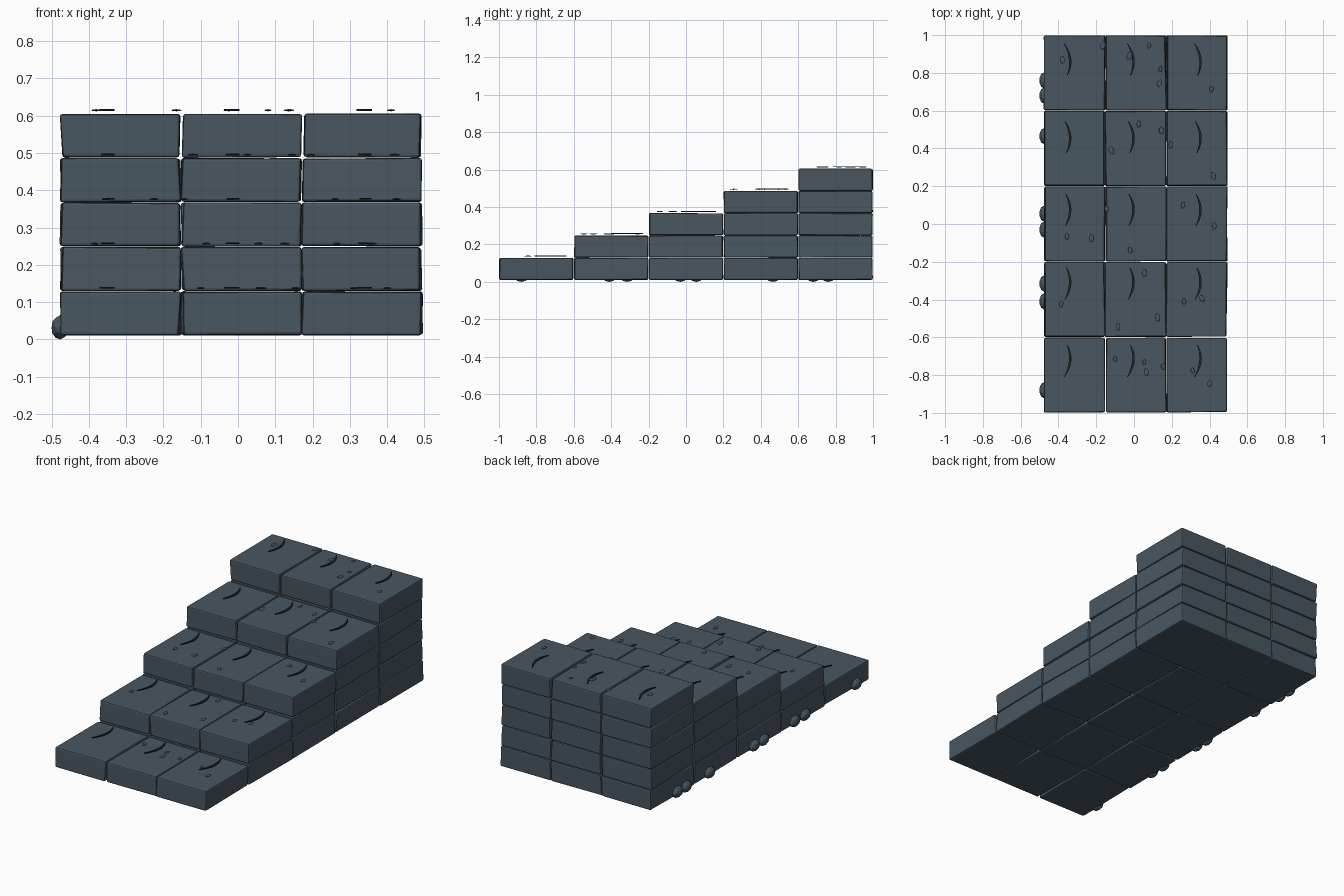
import bpy, bmesh, math, random
from mathutils import Matrix, Vector

if "Cube" in bpy.data.objects:
    bpy.data.objects.remove(bpy.data.objects["Cube"])

random.seed(4)


def material(name, rgb):
    m = bpy.data.materials.new(name)
    m.diffuse_color = (*rgb, 1)
    m.use_nodes = True
    m.node_tree.nodes["Principled BSDF"].inputs["Base Color"].default_value = m.diffuse_color
    return m


slate = material("slate", (0.066, 0.094, 0.118))
dark = material("dark crack", (0.014, 0.019, 0.024))


def finish(bm, name, mat):
    bmesh.ops.recalc_face_normals(bm, faces=bm.faces)
    me = bpy.data.meshes.new(name)
    bm.to_mesh(me)
    bm.free()
    me.materials.append(mat)
    ob = bpy.data.objects.new(name, me)
    bpy.context.collection.objects.link(ob)
    return ob


COLS = (-0.315, 0.009, 0.333)      # block centres across the stair
RISE, BASE = 0.1192, 0.011


def step_top(row):
    return BASE + RISE * (row + 1) - 0.002


# Stone blocks: slightly uneven beveled boxes, each row one layer taller
for row in range(5):
    for layer in range(row + 1):
        for col, x in enumerate(COLS):
            bm = bmesh.new()
            bmesh.ops.create_cube(bm, size=1)
            z = BASE + RISE * (layer + 0.5) - 0.001
            for v in bm.verts:
                v.co = Vector((x + v.co.x * 0.317 + random.uniform(-0.005, 0.005),
                               -0.8 + 0.4 * row + v.co.y * 0.394 + random.uniform(-0.002, 0.002),
                               z + v.co.z * 0.1165 + random.uniform(-0.0015, 0.0015)))
            ob = finish(bm, f"stone_block_{row}_{layer}_{col}", slate)
            bev = ob.modifiers.new("worn edges", 'BEVEL')
            bev.width = 0.007
            bev.segments = 2

# Curved cracks hovering just over every tread
for row, yc in enumerate((-0.725, -0.315, 0.075, 0.46, 0.87)):
    lean = -0.004 * (row - 2)
    for col, x in enumerate((-0.35, -0.015, 0.34)):
        bm = bmesh.new()
        rings = []
        z = step_top(row) + 0.008
        for i in range(9):
            t = i / 4 - 1
            px = x + 0.012 - 0.024 * t * t + lean * t
            w = 0.0065 * (1 - 0.7 * t * t)
            rings.append([bm.verts.new((px + sx * w, yc + 0.085 * t, z + dz))
                          for sx, dz in ((-1, 0), (1, 0), (1, 0.005), (-1, 0.005))])
        for a, b in zip(rings, rings[1:]):
            for k in range(4):
                bm.faces.new((a[k], a[(k + 1) % 4], b[(k + 1) % 4], b[k]))
        bm.faces.new(rings[0])
        bm.faces.new(rings[-1])
        finish(bm, f"crack_{row}_{col}", dark)


def pebble(name, loc, size, turn=0.0, subdiv=2):
    bm = bmesh.new()
    bmesh.ops.create_icosphere(
        bm, subdivisions=subdiv, radius=1,
        matrix=Matrix.Translation(loc) @ Matrix.Rotation(turn, 4, 'Z')
        @ Matrix.Diagonal((*size, 1)))
    finish(bm, name, slate)


# Flat chips scattered on the treads, front step first
chips = [
    [(-0.1, -0.715), (0.055, -0.73), (0.065, -0.785), (0.155, -0.755), (0.31, -0.775), (0.4, -0.845)],
    [(-0.385, -0.425), (0.055, -0.26), (-0.085, -0.545), (0.125, -0.495), (0.265, -0.41), (0.36, -0.395)],
    [(-0.355, -0.065), (-0.225, -0.075), (-0.145, 0.08), (-0.02, -0.14), (0.26, 0.1), (0.425, -0.01)],
    [(-0.12, 0.39), (0.025, 0.53), (0.145, 0.495), (0.195, 0.42), (0.42, 0.255)],
    [(-0.38, 0.87), (-0.165, 0.945), (-0.025, 0.89), (0.08, 0.945), (0.14, 0.82), (0.135, 0.745), (0.41, 0.715)],
]
for row, spots in enumerate(chips):
    for i, (x, y) in enumerate(spots):
        s = random.uniform(0.75, 1.15)
        pebble(f"chip_{row}_{i}", (x, y, step_top(row) + 0.0095),
               (0.012 * s, 0.02 * s, 0.0028), random.uniform(-0.4, 0.4))

# Pebbles along the foot of the left side
for i, y in enumerate((0.76, 0.68, 0.465, 0.055, -0.03, -0.315, -0.41, -0.88)):
    pebble(f"side_pebble_{i}", (-0.477, y, 0.032), (0.024, 0.042, 0.032))
